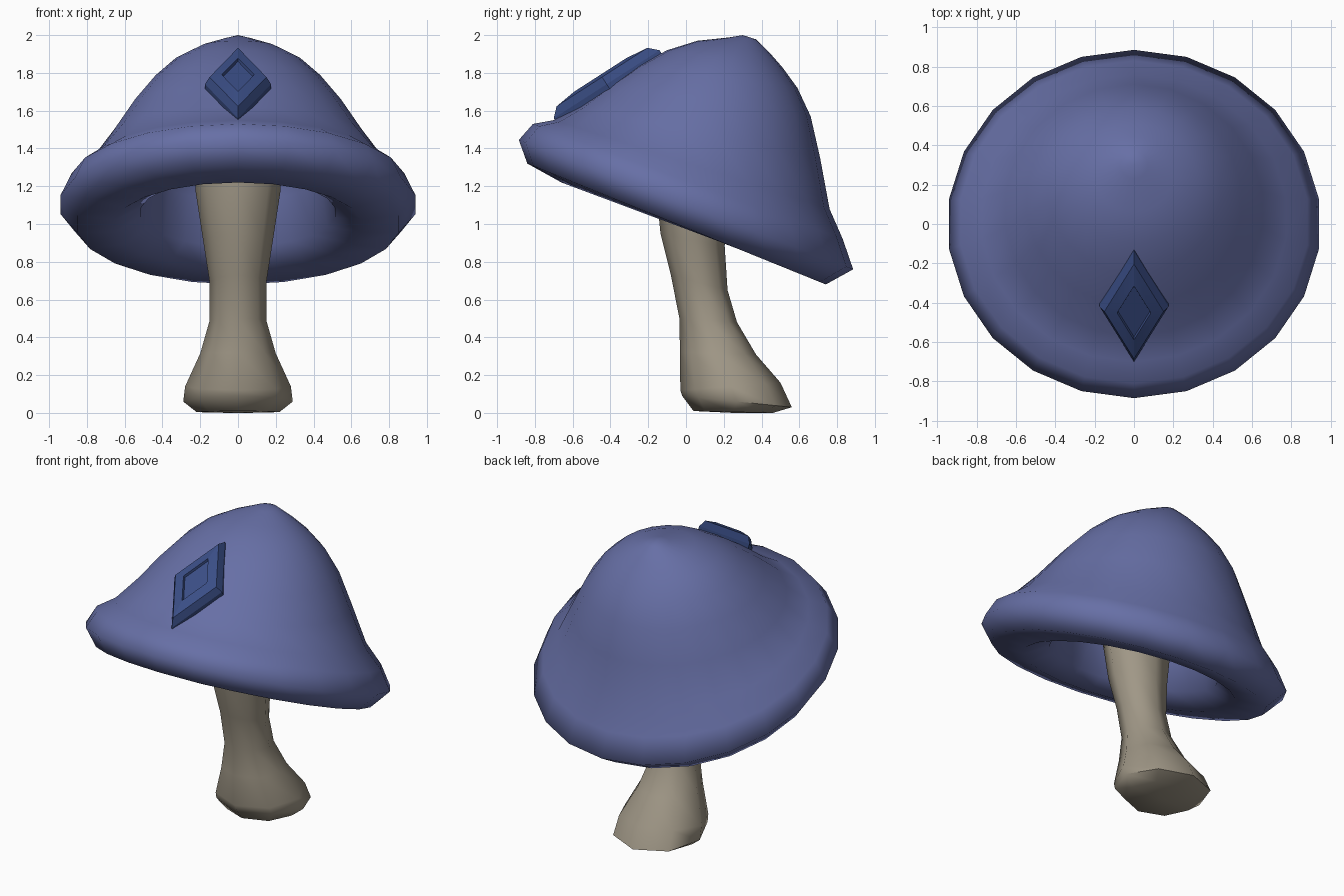
import bpy, bmesh, math
from mathutils import Vector

default = bpy.data.objects.get("Cube")
if default:
    bpy.data.objects.remove(default, do_unlink=True)


def material(name, rgb):
    mat = bpy.data.materials.new(name)
    mat.use_nodes = True
    mat.diffuse_color = (*rgb, 1)
    mat.node_tree.nodes["Principled BSDF"].inputs["Base Color"].default_value = (*rgb, 1)
    return mat


def bridge(bm, a, b):
    n = len(a)
    for i in range(n):
        bm.faces.new((a[i], a[(i + 1) % n], b[(i + 1) % n], b[i]))


def finish(bm, name, mat, angle):
    bmesh.ops.recalc_face_normals(bm, faces=bm.faces)
    mesh = bpy.data.meshes.new(name)
    bm.to_mesh(mesh)
    bm.free()
    mesh.materials.append(mat)
    obj = bpy.data.objects.new(name, mesh)
    bpy.context.collection.objects.link(obj)
    bpy.ops.object.select_all(action='DESELECT')
    obj.select_set(True)
    bpy.context.view_layer.objects.active = obj
    bpy.ops.object.shade_smooth_by_angle(angle=math.radians(angle))
    return obj


def tilted_loft(name, rings, sides, mat, tips, angle):
    """Each ring: front y, front z, back y, back z, half width."""
    bm = bmesh.new()
    loops = []
    for fy, fz, by, bz, w in rings:
        loop = []
        for i in range(sides):
            a = 2 * math.pi * i / sides
            t = (1 - math.cos(a)) / 2
            loop.append(bm.verts.new((w * math.sin(a), fy + (by - fy) * t, fz + (bz - fz) * t)))
        loops.append(loop)
    for a, b in zip(loops, loops[1:]):
        bridge(bm, a, b)
    for loop, (y, z) in zip((loops[0], loops[-1]), tips):
        tip = bm.verts.new((0, y, z))
        for i in range(sides):
            bm.faces.new((loop[i], loop[(i + 1) % sides], tip))
    return finish(bm, name, mat, angle)


cap_blue = material("cap_blue", (0.135, 0.16, 0.38))
gem_blue = material("gem_blue", (0.042, 0.075, 0.235))
stem_beige = material("stem_beige", (0.35, 0.31, 0.24))

# Cap: dome, rolled rim, thick underside and hollow inside
cap_rings = [
    (0.23, 1.988, 0.37, 1.978, 0.07),
    (0.06, 1.97, 0.44, 1.91, 0.20),
    (-0.10, 1.92, 0.51, 1.83, 0.33),
    (-0.25, 1.84, 0.59, 1.72, 0.44),
    (-0.42, 1.73, 0.66, 1.57, 0.55),
    (-0.57, 1.62, 0.71, 1.35, 0.66),
    (-0.70, 1.55, 0.76, 1.08, 0.78),
    (-0.81, 1.53, 0.83, 0.92, 0.89),
    (-0.885, 1.445, 0.885, 0.76, 0.95),
    (-0.84, 1.32, 0.74, 0.68, 0.86),
    (-0.66, 1.22, 0.57, 0.76, 0.66),
    (-0.50, 1.24, 0.49, 0.88, 0.52),
    (-0.42, 1.40, 0.53, 1.13, 0.48),
    (-0.22, 1.62, 0.48, 1.45, 0.36),
    (0.02, 1.72, 0.36, 1.64, 0.18),
]
tilted_loft("cap", cap_rings, 22, cap_blue, [(0.3, 2.0), (0.2, 1.72)], 180)

# Stem: curved, flared foot
stem_rings = [
    (-0.17, 1.65, 0.22, 1.60, 0.24),
    (-0.16, 1.20, 0.21, 1.15, 0.225),
    (-0.135, 0.95, 0.205, 0.88, 0.185),
    (-0.08, 0.73, 0.22, 0.65, 0.15),
    (-0.035, 0.50, 0.27, 0.48, 0.15),
    (-0.032, 0.32, 0.37, 0.31, 0.20),
    (-0.03, 0.12, 0.50, 0.16, 0.28),
    (-0.02, 0.09, 0.56, 0.03, 0.29),
    (0.04, 0.01, 0.46, 0.0, 0.22),
]
tilted_loft("stem", stem_rings, 8, stem_beige, [(0.02, 1.65), (0.25, 0.0)], 60)

# Diamond gem: bevelled plate with an inset centre
bm = bmesh.new()
centre = Vector((0, -0.42, 1.74))
along = Vector((0, 0.28, 0.18))
across = Vector((0.175, 0, 0))
normal = across.cross(along).normalized()
loops = []
for scale, height in [(1, -0.06), (1, 0.0), (0.86, 0.045), (0.49, 0.06), (0.46, 0.045)]:
    loops.append([bm.verts.new(centre + d * scale + normal * height)
                  for d in (along, across, -along, -across)])
for a, b in zip(loops, loops[1:]):
    bridge(bm, a, b)
bm.faces.new(loops[0])
bm.faces.new(loops[-1])
finish(bm, "gem", gem_blue, 25)
